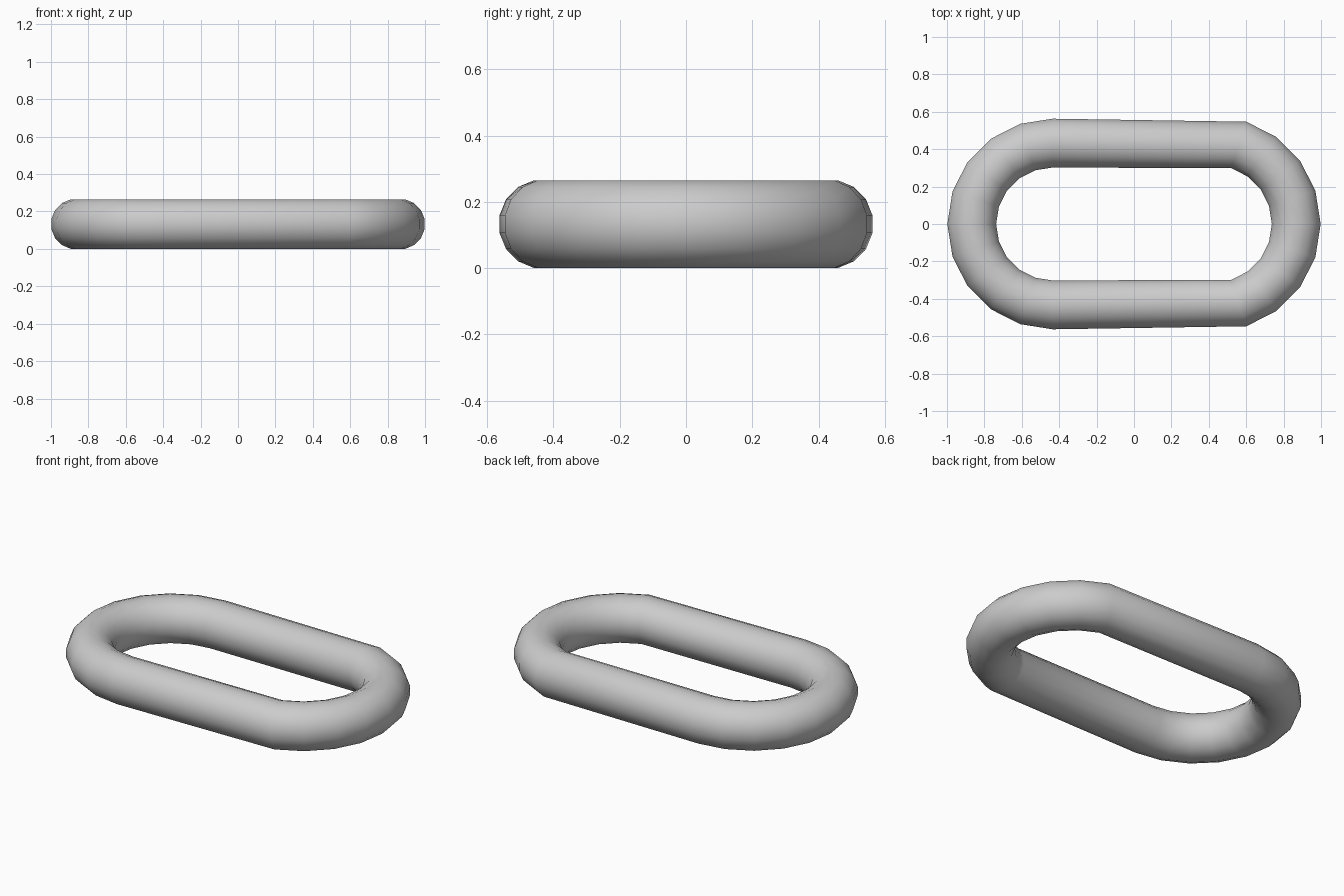
import bpy, bmesh, math

if "Cube" in bpy.data.objects:
    bpy.data.objects.remove(bpy.data.objects["Cube"])

TUBE = 0.1325   # height half of the link
SIDES = 16      # facets around the tube
r = TUBE / math.cos(math.pi / SIDES) * 0.985

# Rings: left half-turn (11 rings) and right turn (9 rings), 18 degrees apart
rings = [(0.423, 0.577, 18 * i) for i in range(-4, 5)]
rings += [(-0.435, 0.565, 18 * i) for i in range(5, 16)]

bm = bmesh.new()
loops = []
for cx, outer, deg in rings:
    a = math.radians(deg)
    loop = []
    for j in range(SIDES):
        t = 2 * math.pi * (j + 0.5) / SIDES
        d = outer - TUBE + r * math.cos(t)
        loop.append(bm.verts.new((cx + d * math.cos(a), d * math.sin(a),
                                  TUBE + r * math.sin(t) * TUBE / (r * math.cos(math.pi / SIDES)))))
    loops.append(loop)

# Skin between neighbouring rings, closing the loop
for i, la in enumerate(loops):
    lb = loops[(i + 1) % len(loops)]
    for j in range(SIDES):
        k = (j + 1) % SIDES
        bm.faces.new((la[j], lb[j], lb[k], la[k]))
bmesh.ops.recalc_face_normals(bm, faces=bm.faces)
for f in bm.faces:
    f.smooth = True

mesh = bpy.data.meshes.new("chain_link")
bm.to_mesh(mesh)
bm.free()
link = bpy.data.objects.new("chain_link", mesh)
bpy.context.collection.objects.link(link)
